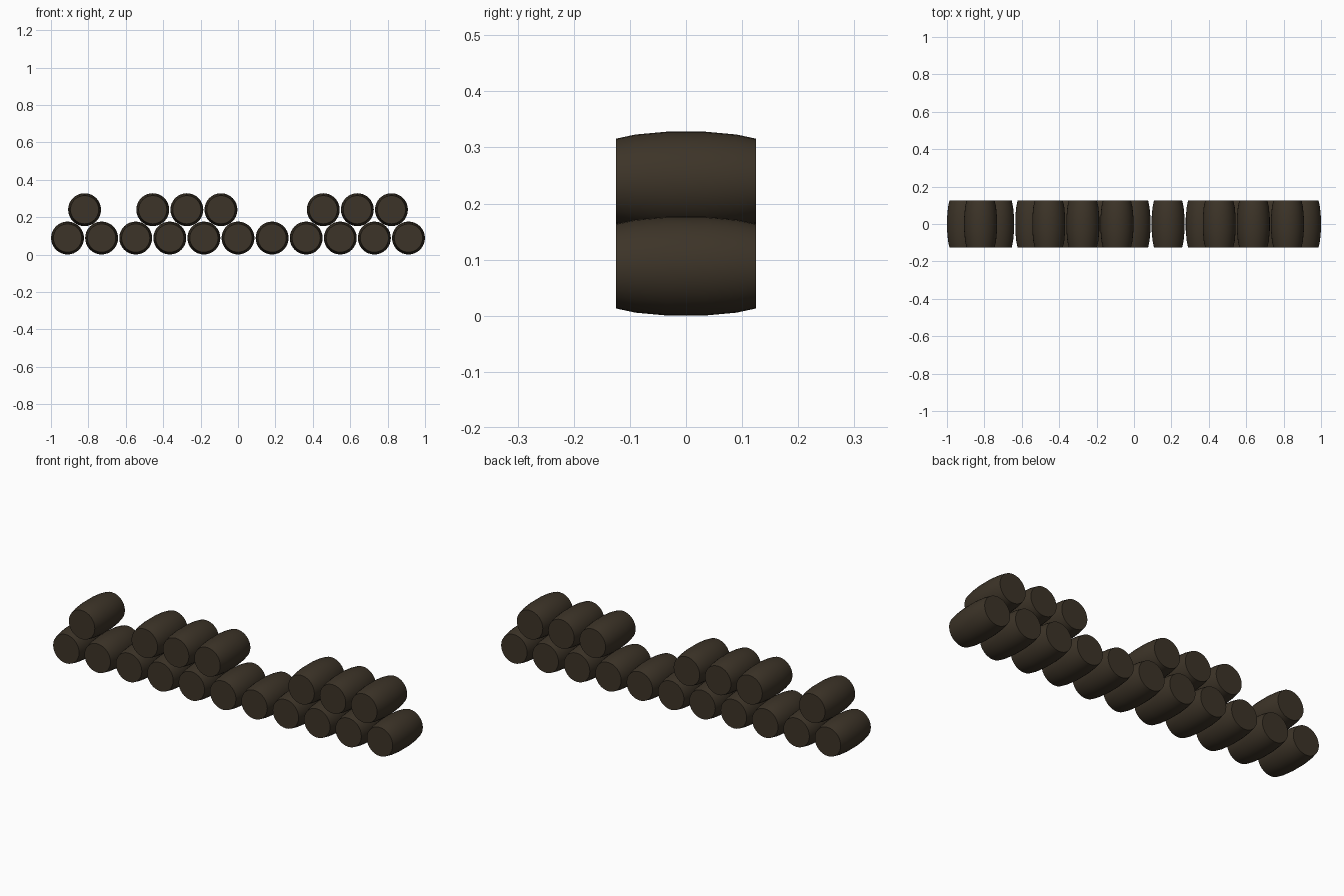
import bpy, math

if "Cube" in bpy.data.objects:
    bpy.data.objects.remove(bpy.data.objects["Cube"])

wood = bpy.data.materials.new("dark_brown_wood")
wood.diffuse_color = (0.046, 0.034, 0.021, 1)
wood.use_nodes = True
wood.node_tree.nodes["Principled BSDF"].inputs["Base Color"].default_value = wood.diffuse_color

SEG = 32
SPACING = 0.1823
# barrel profile: (position along length, radius)
PROFILE = [(-0.125, 0.0755), (-0.09, 0.0830), (-0.035, 0.0880),
           (0.035, 0.0880), (0.09, 0.0830), (0.125, 0.0755)]


def barrel_mesh():
    verts, faces = [], []
    for y, r in PROFILE:
        for i in range(SEG):
            a = 2 * math.pi * i / SEG
            verts.append((r * math.cos(a), y, r * math.sin(a)))
    for k in range(len(PROFILE) - 1):
        for i in range(SEG):
            j = (i + 1) % SEG
            a, b = k * SEG, (k + 1) * SEG
            faces.append((a + i, b + i, b + j, a + j))
    # flat end caps
    faces.append(tuple(range(SEG)))
    faces.append(tuple(reversed(range((len(PROFILE) - 1) * SEG, len(PROFILE) * SEG))))
    me = bpy.data.meshes.new("barrel")
    me.from_pydata(verts, [], faces)
    me.materials.append(wood)
    for p in me.polygons:
        p.use_smooth = len(p.vertices) == 4
    # keep the rims sharp
    last = (len(PROFILE) - 1) * SEG
    sharp = me.attributes.new("sharp_edge", 'BOOLEAN', 'EDGE')
    for e in me.edges:
        u, v = e.vertices
        sharp.data[e.index].value = (u < SEG and v < SEG) or (u >= last and v >= last)
    return me


mesh = barrel_mesh()


def add_barrel(name, step, z):
    ob = bpy.data.objects.new(name, mesh)
    ob.location = (step * SPACING, 0, z)
    bpy.context.collection.objects.link(ob)


# bottom row of eleven barrels
for n in range(-5, 6):
    add_barrel("bottom_barrel", n, 0.0885)

# upper row resting in the gaps
for n in (-4.5, -2.5, -1.5, -0.5, 2.5, 3.5, 4.5):
    add_barrel("top_barrel", n, 0.240)
